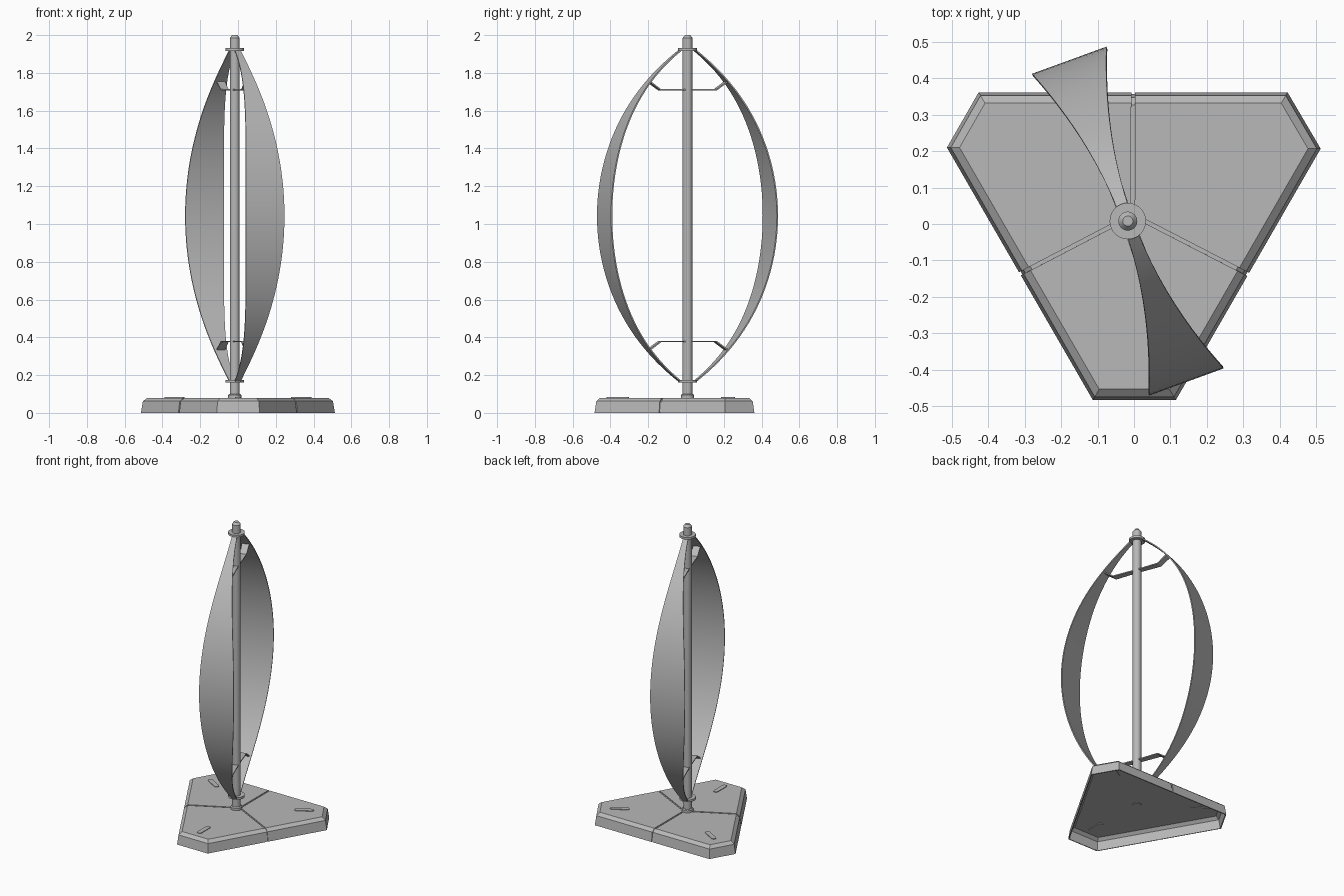
import bpy, bmesh, math
from mathutils import Vector, Matrix

cube = bpy.data.objects.get("Cube")
if cube:
    bpy.data.objects.remove(cube)

grey = bpy.data.materials.new("mid_grey")
grey.use_nodes = True
colour = (0.48, 0.48, 0.48, 1)
grey.diffuse_color = colour
grey.node_tree.nodes["Principled BSDF"].inputs["Base Color"].default_value = colour

AXIS = Vector((-0.017, 0.008, 0))
BLADE_ANGLE = math.radians(110)


def make_object(name, bm):
    mesh = bpy.data.meshes.new(name)
    bm.to_mesh(mesh)
    bm.free()
    obj = bpy.data.objects.new(name, mesh)
    mesh.materials.append(grey)
    bpy.context.collection.objects.link(obj)
    return obj


def loft(name, rings):
    """Closed smooth solid skinned through equal-length rings of points."""
    bm = bmesh.new()
    loops = [[bm.verts.new(p) for p in ring] for ring in rings]
    n = len(loops[0])
    for a, b in zip(loops, loops[1:]):
        for i in range(n):
            j = (i + 1) % n
            bm.faces.new((a[i], a[j], b[j], b[i]))
    bm.faces.new(loops[0])
    bm.faces.new(loops[-1])
    bmesh.ops.recalc_face_normals(bm, faces=bm.faces)
    obj = make_object(name, bm)
    bpy.ops.object.select_all(action='DESELECT')
    obj.select_set(True)
    bpy.context.view_layer.objects.active = obj
    bpy.ops.object.shade_smooth_by_angle(angle=math.radians(30))


def tray(name, rings, walls, thickness):
    """Upturned thin tray: a top face and walls on the listed sides only."""
    bm = bmesh.new()
    loops = [[bm.verts.new(p) for p in ring] for ring in rings]
    for a, b in zip(loops, loops[1:]):
        for i in walls:
            j = (i + 1) % len(a)
            bm.faces.new((a[i], a[j], b[j], b[i]))
    bm.faces.new(loops[-1])
    loose = [v for v in bm.verts if not v.link_faces]
    bmesh.ops.delete(bm, geom=loose, context='VERTS')
    obj = make_object(name, bm)
    shell = obj.modifiers.new("shell", 'SOLIDIFY')
    shell.thickness = thickness
    shell.offset = -1
    shell.use_even_offset = True


def lathe(name, profile, sides=32):
    """Solid of revolution on the mast axis from (radius, height) pairs."""
    loft(name, [[AXIS + Vector((r * math.cos(2 * math.pi * k / sides),
                                r * math.sin(2 * math.pi * k / sides), z))
                 for k in range(sides)] for r, z in profile])


def inset(points, distances, z):
    """Move each side of a counter-clockwise polygon inward by its distance."""
    lines = []
    for i, p in enumerate(points):
        d = (points[(i + 1) % len(points)] - p).normalized()
        lines.append((p + Vector((-d.y, d.x)) * distances[i], d))
    ring = []
    for i, (q, e) in enumerate(lines):
        p, d = lines[i - 1]
        s = (q - p).cross(e) / d.cross(e)
        ring.append((*(p + d * s), z))
    return ring


def capsule(name, x, y, angle, low, high):
    """Upright prism with a round-ended slot outline."""
    spin = Matrix.Rotation(math.radians(angle), 3, 'Z')
    rings = []
    for z in (low, high):
        ring = []
        for k in range(20):
            a = -math.pi / 2 + math.pi * (k % 10) / 9 + math.pi * (k // 10)
            shift = 0.044 if k < 10 else -0.044
            p = Vector((shift + 0.015 * math.cos(a), 0.015 * math.sin(a), 0))
            ring.append(Vector((x, y, z)) + spin @ p)
        rings.append(ring)
    loft(name, rings)


def ribbon(name, stations, thickness, turn):
    """Thin solid strip through (outward, height, half width) stations."""
    spin = Matrix.Rotation(turn, 3, 'Z')
    rings = []
    for i, (r, z, w) in enumerate(stations):
        before, after = stations[max(i - 1, 0)], stations[min(i + 1, len(stations) - 1)]
        along = Vector((after[0] - before[0], 0, after[1] - before[1])).normalized()
        normal = Vector((along.z, 0, -along.x)) * thickness / 2
        rings.append([AXIS + spin @ (Vector((r, side * w, z)) + normal * face)
                      for side, face in ((-1, -1), (1, -1), (1, 1), (-1, 1))])
    loft(name, rings)


# Base: a hollow liner tray under three wedge covers that leave narrow seams
corners = [Vector(c) for c in ((0.422, 0.362), (-0.427, 0.362), (-0.514, 0.21),
                               (-0.113, -0.484), (0.115, -0.484), (0.513, 0.207))]
centre = Vector((-0.003, 0.025))
LEVELS = ((0, 0), (0.062, 0.009), (0.08, 0.03))
tray("base_liner", [inset(corners, [edge + 0.005] * 6, max(z - 0.005, 0.001))
                    for z, edge in LEVELS], range(6), 0.002)

wedges = (("left", 5, 0.335, 0.222, 30), ("right", 1, -0.337, 0.221, 150),
          ("front", 3, 0, -0.361, 270))
for side, k, x, y, angle in wedges:
    first, second = corners[k], corners[(k + 1) % 6]
    outline = [centre, (corners[k - 1] + first) / 2, first, second,
               (second + corners[(k + 2) % 6]) / 2]
    rings = [inset(outline, [0.005, edge, edge, edge, 0.005], z) for z, edge in LEVELS]
    tray(side + "_base_cover", rings, (1, 2, 3), 0.006)
    # Rounded pad set through the cover
    capsule(side + "_pad", x, y, angle, 0.069, 0.084)

# Mast, foot collar and hub discs
lathe("mast", [(0.026, 0.07), (0.026, 1.985), (0.014, 2.0)])
lathe("foot_collar", [(0.035, 0.075), (0.035, 0.095), (0.028, 0.1)])
lathe("lower_hub_disc", [(0.05, 0.16), (0.05, 0.174)])
lathe("upper_hub_disc", [(0.05, 1.917), (0.05, 1.931)])

# Bowed blades: a circular arc, slightly fuller at the ends, widening outward
MID, HALF, SAG, REACH = 1.043, 0.88, 0.43, 0.467
radius = (HALF ** 2 + SAG ** 2) / (2 * SAG)
sweep = math.asin(HALF / radius)
arc = [(0.015, MID - HALF, 0.016)]
for k in range(49):
    a = sweep * (k / 24 - 1)
    rise = radius * math.sin(a)
    out = REACH - radius * (1 - math.cos(a))
    out += 0.008 * math.sin(math.pi * (rise / HALF) ** 2)
    arc.append((out, MID + rise, 0.015 + 0.43 * out ** 2))
arc.append((0.015, MID + HALF, 0.016))

for side, turn in (("rear", BLADE_ANGLE), ("front", BLADE_ANGLE + math.pi)):
    ribbon(side + "_blade", arc, 0.007, turn)
    # Bent braces from the mast to the blade
    for level, z, tip in (("upper", 1.71, 1.755), ("lower", 0.378, 0.333)):
        ribbon(f"{side}_{level}_brace",
               [(0, z, 0.017), (0.156, z, 0.021), (0.22, tip, 0.023)], 0.007, turn)
